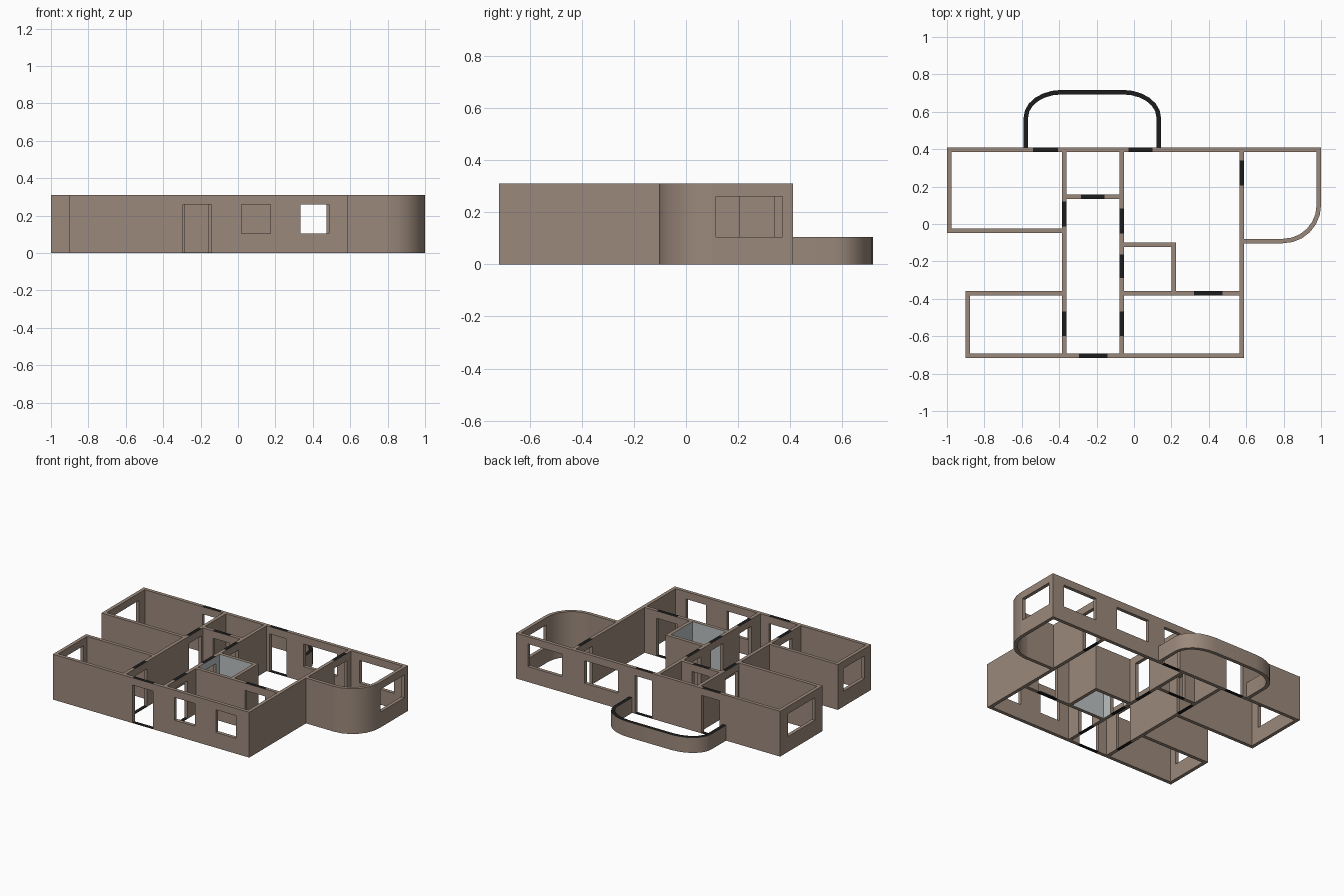
import bpy, bmesh, math
from mathutils import Vector

if "Cube" in bpy.data.objects:
    bpy.data.objects.remove(bpy.data.objects["Cube"])

H, SILL, HEAD = 0.31, 0.105, 0.26     # wall top, window sill, opening head
T = 0.024                             # wall thickness


def material(name, rgb):
    m = bpy.data.materials.new(name)
    m.diffuse_color = (*rgb, 1)
    m.use_nodes = True
    m.node_tree.nodes["Principled BSDF"].inputs["Base Color"].default_value = m.diffuse_color
    return m


MATS = [material("taupe_wall", (0.33, 0.25, 0.20)),
        material("black_trim", (0.012, 0.012, 0.012)),
        material("grey_tile", (0.50, 0.53, 0.53))]


def finish(bm, name):
    bmesh.ops.recalc_face_normals(bm, faces=bm.faces)
    me = bpy.data.meshes.new(name)
    bm.to_mesh(me)
    bm.free()
    for m in MATS:
        me.materials.append(m)
    ob = bpy.data.objects.new(name, me)
    bpy.context.collection.objects.link(ob)
    return ob


def in_bathroom(c):
    return -0.055 < c.x < 0.203 and -0.359 < c.y < -0.122


def wall(name, axis, pos, a, b, doors=(), windows=(), breaks=()):
    """Straight wall along 'x' or 'y', centred on pos, with openings cut out."""
    def place(u, z, off):
        return Vector((u, pos + off, z) if axis == 'x' else (pos + off, u, z))

    us = sorted({a, b, *breaks, *[u for o in (*doors, *windows) for u in o]})
    zs = [0, SILL, HEAD, H]
    bm = bmesh.new()
    for u0, u1 in zip(us, us[1:]):
        mid = (u0 + u1) / 2
        door = any(p < mid < q for p, q in doors)
        window = any(p < mid < q for p, q in windows)
        for k in range(3):
            if (door and k < 2) or (window and k == 1):
                continue
            quad = [(u0, zs[k]), (u1, zs[k]), (u1, zs[k + 1]), (u0, zs[k + 1])]
            bm.faces.new([bm.verts.new(place(u, z, -T / 2)) for u, z in quad])
    bmesh.ops.remove_doubles(bm, verts=bm.verts, dist=1e-5)
    ext = bmesh.ops.extrude_face_region(bm, geom=bm.faces[:])
    shift = place(0, 0, T / 2) - place(0, 0, -T / 2)
    bmesh.ops.translate(bm, vec=shift,
                        verts=[g for g in ext["geom"] if isinstance(g, bmesh.types.BMVert)])
    bmesh.ops.recalc_face_normals(bm, faces=bm.faces)
    # black tops over doors, grey tiles on the bathroom's inner faces
    for f in bm.faces:
        c = f.calc_center_median()
        u = c.x if axis == 'x' else c.y
        if f.normal.z > 0.9 and c.z > H - 0.01 and any(p < u < q for p, q in doors):
            f.material_index = 1
        elif abs(f.normal.z) < 0.5 and in_bathroom(c):
            f.material_index = 2
    finish(bm, name)
    # thin black threshold under every door
    for i, (p, q) in enumerate(doors):
        bm = bmesh.new()
        bmesh.ops.create_cube(bm, size=1)
        lo, hi = place(p, 0, -T / 2), place(q, 0.003, T / 2)
        for v in bm.verts:
            v.co = [lo[j] if v.co[j] < 0 else hi[j] for j in range(3)]
        for f in bm.faces:
            f.material_index = 1
        finish(bm, f"{name}_threshold_{i + 1}")


def curved_wall(name, outer, inner, height, top_mat=0):
    """Wall following matching outer and inner plan paths."""
    bm = bmesh.new()
    rows = [[bm.verts.new((x, y, z)) for x, y in path]
            for path, z in ((outer, 0), (outer, height), (inner, height), (inner, 0))]
    for r in range(4):
        s = rows[(r + 1) % 4]
        for i in range(len(outer) - 1):
            f = bm.faces.new((rows[r][i], rows[r][i + 1], s[i + 1], s[i]))
            f.material_index = top_mat if r == 1 else 0
    ob = finish(bm, name)
    bpy.ops.object.select_all(action='DESELECT')
    ob.select_set(True)
    bpy.context.view_layer.objects.active = ob
    bpy.ops.object.shade_smooth_by_angle(angle=math.radians(35))


def arc(cx, cy, rx, ry, a0, a1, n=6):
    angles = [math.radians(a0 + (a1 - a0) * i / n) for i in range(n + 1)]
    return [(cx + rx * math.cos(t), cy + ry * math.sin(t)) for t in angles]


# outer walls
wall("back_wall", 'x', 0.398, -1, 1,
     doors=[(-0.54, -0.406), (-0.03, 0.098)], windows=[(0.227, 0.48), (0.65, 0.91)])
wall("front_wall", 'x', -0.705, -0.9, 0.587,
     doors=[(-0.295, -0.142)], windows=[(0.02, 0.175), (0.335, 0.487)])
wall("left_back_room_side", 'y', -0.988, -0.049, 0.386, windows=[(0.034, 0.324)])
wall("left_back_room_front", 'x', -0.037, -0.976, -0.384)
wall("left_front_room_side", 'y', -0.888, -0.693, -0.357, windows=[(-0.645, -0.42)])
wall("left_front_room_back", 'x', -0.369, -0.876, -0.384)
wall("right_wall", 'y', 0.575, -0.693, 0.386, doors=[(0.206, 0.34)])

# rounded room on the right
wall("round_room_side", 'y', 0.988, 0.10, 0.386, windows=[(0.115, 0.37)])
wall("round_room_front", 'x', -0.091, 0.587, 0.797)
curved_wall("round_room_corner", arc(0.797, 0.10, 0.203, 0.203, -90, 0),
            arc(0.797, 0.10, 0.179, 0.179, -90, 0), H)

# hall and inner partitions
wall("hall_left_wall", 'y', -0.372, -0.693, 0.386, doors=[(-0.60, -0.468), (-0.013, 0.12)])
wall("hall_right_wall", 'y', -0.065, -0.693, 0.386,
     doors=[(-0.60, -0.468), (-0.29, -0.163), (-0.05, 0.083)], breaks=[-0.357, -0.124])
wall("hall_cross_wall", 'x', 0.145, -0.36, -0.077, doors=[(-0.283, -0.157)])
wall("front_room_partition", 'x', -0.369, -0.053, 0.563, doors=[(0.32, 0.472)], breaks=[0.201])
wall("bathroom_back_wall", 'x', -0.112, -0.053, 0.225, breaks=[0.201])
wall("bathroom_side_wall", 'y', 0.213, -0.357, -0.124)


# low balcony parapet with rounded corners and a black top
def balcony_path(inset):
    cx, dx, cy = -0.223, 0.162, 0.57
    rx, ry = 0.205 - inset, 0.147 - inset
    return ([(cx + dx + rx, 0.41)] + arc(cx + dx, cy, rx, ry, 0, 90)
            + arc(cx - dx, cy, rx, ry, 90, 180) + [(cx - dx - rx, 0.41)])


curved_wall("balcony_parapet", balcony_path(0), balcony_path(T), SILL, top_mat=1)
